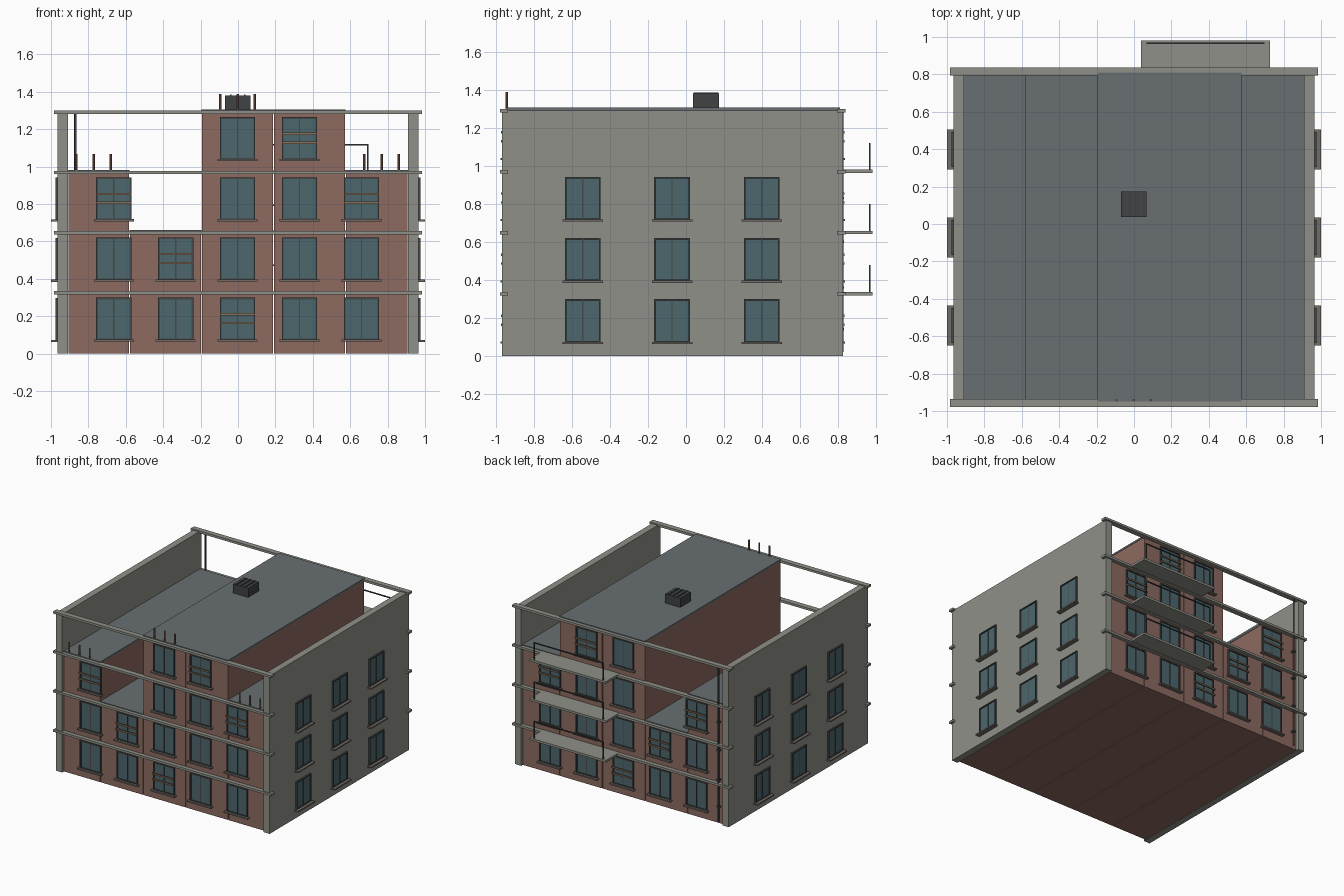
import bpy, bmesh, math
from mathutils import Matrix, Vector

if "Cube" in bpy.data.objects:
    bpy.data.objects.remove(bpy.data.objects["Cube"])

def material(name, rgb):
    m = bpy.data.materials.new(name)
    m.diffuse_color = (*rgb, 1)
    m.use_nodes = True
    m.node_tree.nodes["Principled BSDF"].inputs["Base Color"].default_value = m.diffuse_color
    return m

BRICK = material("brick", (0.27, 0.145, 0.12))
CONCRETE = material("concrete", (0.28, 0.28, 0.25))
ROOF = material("roofing", (0.14, 0.16, 0.165))
GLASS = material("glass", (0.075, 0.135, 0.155))
DARK = material("dark_metal", (0.05, 0.055, 0.06))
FRAME = material("window_frame", (0.06, 0.065, 0.065))
SILL = material("sill_stone", (0.17, 0.15, 0.135))
RAIL = material("rail_bronze", (0.26, 0.17, 0.11))
POT = material("terracotta", (0.25, 0.13, 0.09))

def boxes(name, spans, mat, matrix=Matrix()):
    """One object from boxes given as (x0, x1, y0, y1, z0, z1)."""
    bm = bmesh.new()
    for x0, x1, y0, y1, z0, z1 in spans:
        m = Matrix.LocRotScale(Vector(((x0 + x1) / 2, (y0 + y1) / 2, (z0 + z1) / 2)), None,
                               Vector((x1 - x0, y1 - y0, z1 - z0)))
        bmesh.ops.create_cube(bm, size=1, matrix=matrix @ m)
    me = bpy.data.meshes.new(name)
    bm.to_mesh(me)
    bm.free()
    me.materials.append(mat)
    ob = bpy.data.objects.new(name, me)
    bpy.context.collection.objects.link(ob)
    return ob

def tube(name, x, y, z0, z1, r, mat, sides=10):
    bpy.ops.mesh.primitive_cylinder_add(vertices=sides, radius=r, depth=z1 - z0,
                                        location=(x, y, (z0 + z1) / 2))
    ob = bpy.context.object
    ob.name = name
    ob.data.materials.append(mat)
    bpy.ops.object.shade_smooth_by_angle(angle=math.radians(40))

FLOOR = 0.3215          # storey height
MID = -0.07             # centre of the block in y
HALF = 0.88             # half depth of the brick
PITCH = 0.385
STOREYS = [3, 2, 4, 4, 3]

# brick bays with their flat roofs; narrow joints remain between bays
for i, n in enumerate(STOREYS):
    cx = (i - 2) * PITCH - 0.002
    a, b = max(cx - PITCH / 2, -0.91), min(cx + PITCH / 2, 0.91)
    top = n * FLOOR + 0.005
    boxes(f"brick_bay_{i+1}", [(a + 0.003, b - 0.003, MID - HALF + 0.005, MID + HALF - 0.005, 0, top)], BRICK)
    boxes(f"bay_roof_{i+1}", [(a, b, MID - HALF, MID + HALF, top, top + 0.014)], ROOF)

# side walls
for s, side in ((-1, "left"), (1, "right")):
    x0, x1 = sorted((s * 0.91, s * 0.964))
    boxes(f"{side}_wall", [(x0, x1, -0.968, 0.826, 0, 1.29)], CONCRETE)

# floor bands on front and back
for k in range(1, 5):
    z = k * FLOOR + 0.004
    for y0, y1, side in ((-0.978, -0.935, "front"), (0.795, 0.838, "back")):
        boxes(f"{side}_band_{k}", [(-0.984, 0.984, y0, y1, z - 0.009, z + 0.009)], CONCRETE)

def window(name, pos, angle, rails=False, reach=0.03):
    """Window facing local -y, with its sill at local z = 0."""
    m = Matrix.Translation(pos) @ Matrix.Rotation(angle, 4, 'Z')
    w, h, t, p = 0.094, 0.228, 0.009, 0.013
    boxes(name + "_glass", [(-w + t, w - t, -0.005, 0.003, t, h - t)], GLASS, m)
    boxes(name + "_frame", [(-w, -w + t, -p, 0.003, 0, h), (w - t, w, -p, 0.003, 0, h),
                            (-w + t, w - t, -p, 0.003, 0, t), (-w + t, w - t, -p, 0.003, h - t, h),
                            (-0.003, 0.003, -0.009, 0.003, t, h - t)], FRAME, m)
    boxes(name + "_sill", [(-0.107, 0.107, -reach, 0.003, -0.007, 0.004)], SILL, m)
    if rails:
        boxes(name + "_rails", [(-w, w, -0.028, -0.019, z - 0.006, z + 0.006) for z in (0.092, 0.139)]
              + [(x - 0.003, x + 0.003, -0.021, 0.0, z - 0.003, z + 0.003)
                 for x in (-w + 0.004, w - 0.004) for z in (0.092, 0.139)], RAIL, m)

# windows on front and back; some have safety rails
RAILED = {(0, 2), (1, 1), (2, 0), (3, 3), (4, 2)}
for i, n in enumerate(STOREYS):
    for k in range(n):
        x, z = (i - 2) * 0.331 - 0.002, 0.072 + k * FLOOR
        r = (i, k) in RAILED
        window(f"front_window_{i+1}_{k+1}", (x, MID - HALF + 0.005, z), 0, r)
        window(f"back_window_{i+1}_{k+1}", (x, MID + HALF - 0.005, z), math.pi, r)

# windows in the side walls
for j, y in enumerate((-0.543, -0.073, 0.398)):
    for k in range(3):
        z = 0.07 + k * FLOOR
        window(f"right_window_{j+1}_{k+1}", (0.964, y, z), math.pi / 2, reach=0.036)
        window(f"left_window_{j+1}_{k+1}", (-0.964, y, z), -math.pi / 2, reach=0.036)

# balconies on the back
for k in range(1, 4):
    z = k * FLOOR + 0.006
    boxes(f"balcony_slab_{k}", [(0.037, 0.726, 0.805, 0.98, z - 0.009, z + 0.009)], CONCRETE)
    boxes(f"balcony_rail_{k}", [(0.066, 0.698, 0.963, 0.971, z + 0.142, z + 0.15)]
          + [(x - 0.004, x + 0.004, 0.963, 0.971, z + 0.009, z + 0.142) for x in (0.07, 0.694)], DARK)

# drainpipe with brackets at the back left corner
tube("drainpipe", -0.869, 0.822, 0.02, 1.285, 0.007, DARK)
boxes("pipe_brackets", [(-0.88, -0.858, 0.803, 0.832, z - 0.006, z + 0.006)
                        for z in (0.14, 0.36, 0.6, 0.83)], DARK)

# vent pipes along the front roof edge
for bay in (0, 2, 4):
    base = STOREYS[bay] * FLOOR + 0.01
    for d in (-1, 0, 1):
        tube(f"vent_pipe_{bay+1}_{d+2}", (bay - 2) * PITCH - 0.002 + d * 0.092, -0.942,
             base, base + 0.092, 0.0065, POT, 8)

# rooftop ventilation unit with slats
boxes("roof_unit", [(-0.07, 0.066, 0.038, 0.174, 1.3, 1.38)], DARK)
boxes("roof_unit_slats", [(x - 0.004, x + 0.004, 0.04, 0.172, 1.378, 1.385)
                          for x in (-0.04, -0.002, 0.036)], FRAME)
